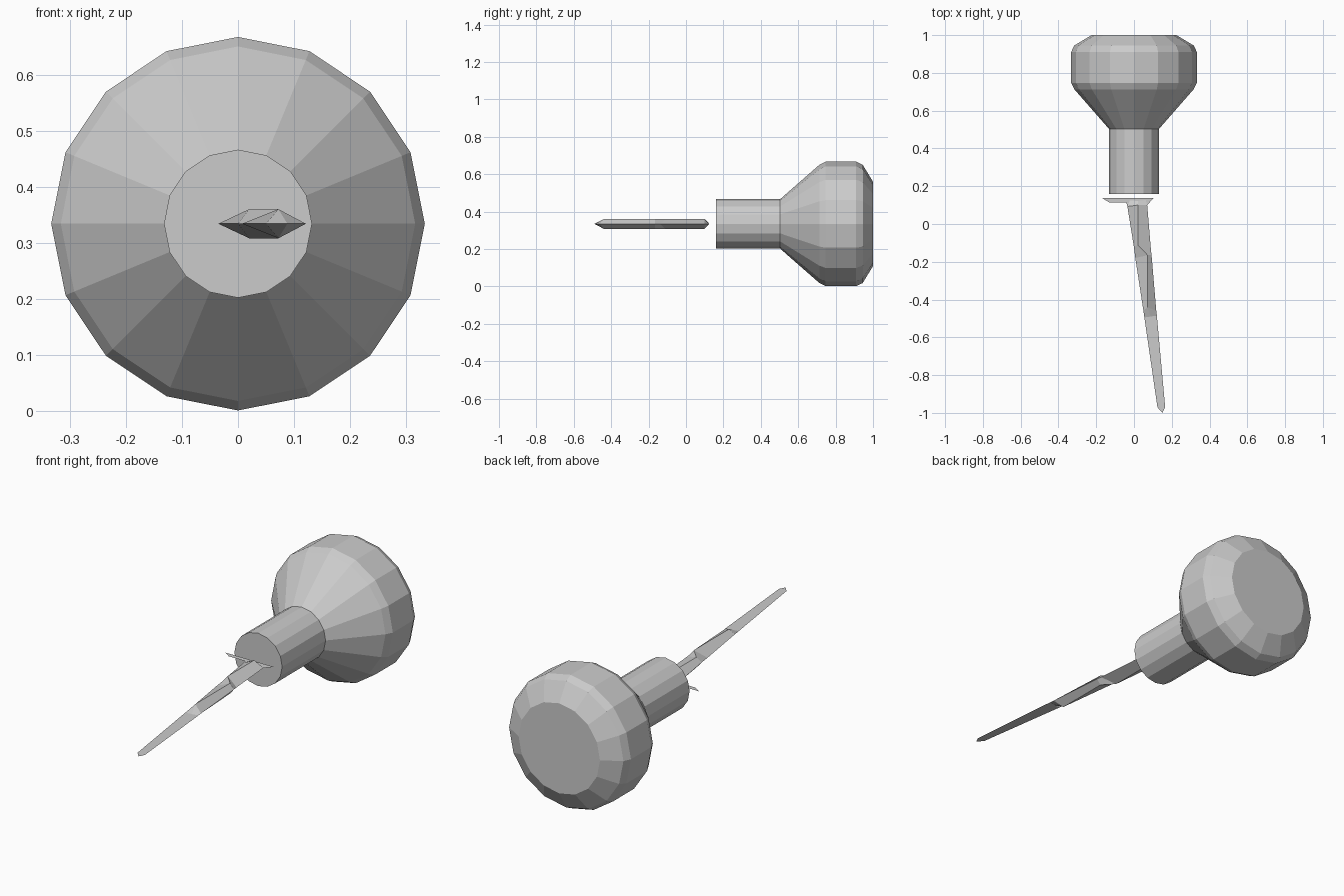
import bpy, bmesh, math

if "Cube" in bpy.data.objects:
    bpy.data.objects.remove(bpy.data.objects["Cube"])

CZ = 0.334   # height of the tool's long axis

steel = bpy.data.materials.new("plain_grey")
steel.diffuse_color = (0.6, 0.6, 0.6, 1)
steel.use_nodes = True
steel.node_tree.nodes["Principled BSDF"].inputs["Base Color"].default_value = steel.diffuse_color


def finish(name, bm):
    bmesh.ops.remove_doubles(bm, verts=bm.verts, dist=1e-5)
    bmesh.ops.recalc_face_normals(bm, faces=bm.faces)
    me = bpy.data.meshes.new(name)
    bm.to_mesh(me)
    bm.free()
    me.materials.append(steel)
    ob = bpy.data.objects.new(name, me)
    bpy.context.collection.objects.link(ob)
    return ob


# knob handle: 16-sided lathe along y, (y, radius)
profile = [(0.16, 0.132), (0.503, 0.132), (0.713, 0.316), (0.747, 0.333),
           (0.91, 0.333), (0.945, 0.316), (1.0, 0.225)]
SIDES = 16
bm = bmesh.new()
rings = []
for y, r in profile:
    rings.append([bm.verts.new((r * math.cos(2 * math.pi * i / SIDES), y,
                                CZ + r * math.sin(2 * math.pi * i / SIDES)))
                  for i in range(SIDES)])
for a, b in zip(rings, rings[1:]):
    for i in range(SIDES):
        j = (i + 1) % SIDES
        bm.faces.new((a[i], a[j], b[j], b[i]))
bm.faces.new(rings[0])
bm.faces.new(rings[-1])
finish("handle", bm)

# ridged shaft: left edge, ridge, right edge per row, mirrored above and below
rows = [((-0.022, 0.125), (0.02, 0.122, 0), (0.062, 0.127)),
        ((-0.035, 0.093), (0.02, 0.10, 0.026), (0.07, 0.10)),
        ((0.0, -0.125), (0.02, -0.11, 0.026), (0.09, -0.14)),
        ((0.007, -0.18), (0.072, -0.165, 0.026), (0.093, -0.165)),
        ((0.05, -0.46), (0.072, -0.44, 0.026), (0.118, -0.46)),
        ((0.055, -0.495), (0.088, -0.49, 0), (0.121, -0.485))]
bm = bmesh.new()
for s in (1, -1):
    grid = [[bm.verts.new((l[0], l[1], CZ)),
             bm.verts.new((m[0], m[1], CZ + s * m[2])),
             bm.verts.new((r[0], r[1], CZ))] for l, m, r in rows]
    for a, b in zip(grid, grid[1:]):
        for k in (0, 1):
            bm.faces.new((a[k], a[k + 1], b[k + 1], b[k]))
finish("shaft", bm)

# paper-thin blade tip and crosspiece
sheets = {
    "blade_tip": [(0.055, -0.495), (0.124, -0.97), (0.15, -1.0),
                  (0.165, -0.97), (0.121, -0.485)],
    "crosspiece": [(-0.167, 0.137), (-0.13, 0.113), (-0.04, 0.113),
                   (-0.035, 0.093), (0.07, 0.10), (0.103, 0.137)],
}
for name, pts in sheets.items():
    bm = bmesh.new()
    bm.faces.new([bm.verts.new((x, y, CZ)) for x, y in pts])
    ob = finish(name, bm)
    if ob.data.polygons[0].normal.z < 0:
        ob.data.flip_normals()
